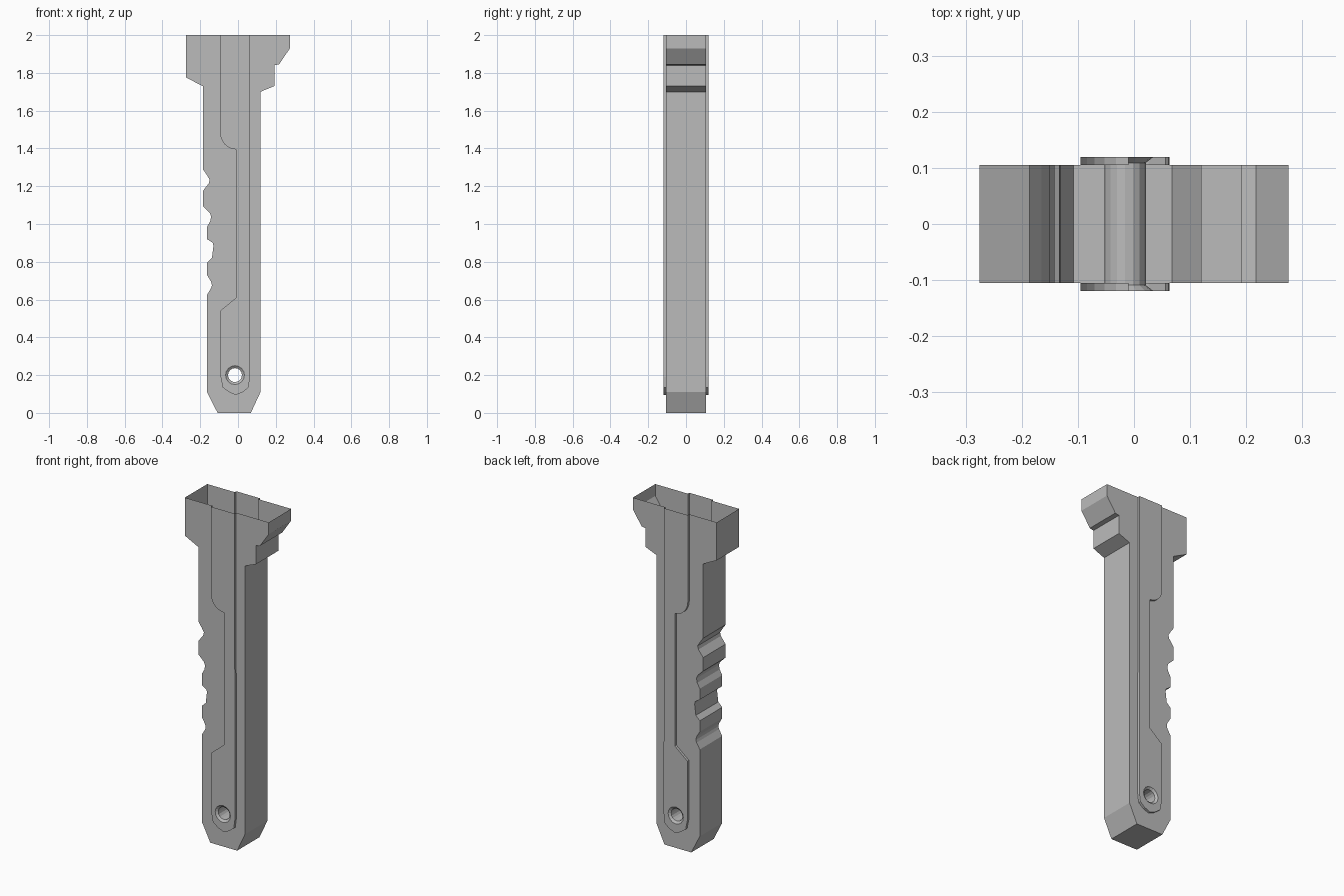
import bpy, bmesh, math

if "Cube" in bpy.data.objects:
    bpy.data.objects.remove(bpy.data.objects["Cube"], do_unlink=True)

BODY_Y, PANEL_Y, TUBE_Y = 0.105, 0.119, 0.109   # half depths
HOLE_X, HOLE_Z, SIDES = -0.016, 0.2, 16

# Body outline from the top left corner, round the foot, to the top right
body = [(-.275, 2), (-.275, 1.775), (-.186, 1.73),
        # finger grooves
        (-.186, 1.29), (-.165, 1.26), (-.15, 1.235), (-.155, 1.215), (-.186, 1.175),
        (-.186, 1.095), (-.15, 1.06), (-.142, 1.04), (-.147, 1.015), (-.164, .985),
        (-.164, .92), (-.133, .9), (-.13, .885), (-.138, .82), (-.164, .795),
        (-.164, .73), (-.143, .695), (-.138, .675), (-.143, .66), (-.164, .625),
        # foot
        (-.164, .11), (-.108, 0), (.068, 0), (.119, .11),
        # stepped head
        (.119, 1.70), (.192, 1.73), (.192, 1.84), (.217, 1.845), (.275, 1.93), (.275, 2)]

# Raised panel outline, same direction, with a rounded shoulder
arc = [(-.01 - .085 * math.cos(a), 1.485 - .09 * math.sin(a))
       for a in (i * math.pi / 12 for i in range(7))]
panel = ([(-.095, 2)] + arc +
         [(-.01, .61), (-.092, .542), (-.092, .19), (-.081, .135), (-.048, .11),
          (-.012, .095), (.026, .11), (.056, .135), (.063, .19), (.061, 2)])


def ring(radius):
    return [(HOLE_X + radius * math.cos(2 * math.pi * i / SIDES),
             HOLE_Z + radius * math.sin(2 * math.pi * i / SIDES)) for i in range(SIDES)]


bm = bmesh.new()


def place(points, y):
    return [bm.verts.new((x, y, z)) for x, z in points]


def bridge(a, b, closed=False):
    n = len(a)
    for i in range(n if closed else n - 1):
        j = (i + 1) % n
        bm.faces.new((a[i], a[j], b[j], b[i]))


# Each side: flat wall round the panel, panel rim, panel face and countersink
outlines, tube_ends = [], []
for side in (-1, 1):
    outer = place(body, side * BODY_Y)
    base = place(panel, side * BODY_Y)
    face = place(panel, side * PANEL_Y)
    rim = place(ring(.05), side * PANEL_Y)
    bore = place(ring(.037), side * TUBE_Y)
    wall = bm.faces.new(outer + base[::-1])
    bridge(base, face)
    edges = [bm.edges.get((face[i], face[i + 1])) for i in range(len(face) - 1)]
    edges.append(bm.edges.new((face[-1], face[0])))
    edges += [bm.edges.new((rim[i - 1], rim[i])) for i in range(SIDES)]
    bmesh.ops.triangle_fill(bm, edges=edges, use_beauty=True, normal=(0, side, 0))
    bridge(rim, bore, True)
    bmesh.ops.triangulate(bm, faces=[wall])
    outlines.append(outer)
    tube_ends.append(bore)

# Edge walls (left open at the top) and the pin hole tube
bridge(outlines[0], outlines[1])
bridge(tube_ends[0], tube_ends[1], True)
bmesh.ops.recalc_face_normals(bm, faces=bm.faces)
# Make sure the foot faces down, so that the shell faces outward
foot = min(bm.faces, key=lambda f: f.calc_center_median().z)
if foot.normal.z > 0:
    bmesh.ops.reverse_faces(bm, faces=bm.faces)

mesh = bpy.data.meshes.new("grip_shell")
bm.to_mesh(mesh)
bm.free()
grip = bpy.data.objects.new("grip_shell", mesh)
bpy.context.collection.objects.link(grip)

grey = bpy.data.materials.new("plain_grey")
colour = (.5, .5, .5, 1)
grey.diffuse_color = colour
grey.use_nodes = True
grey.node_tree.nodes["Principled BSDF"].inputs["Base Color"].default_value = colour
mesh.materials.append(grey)
